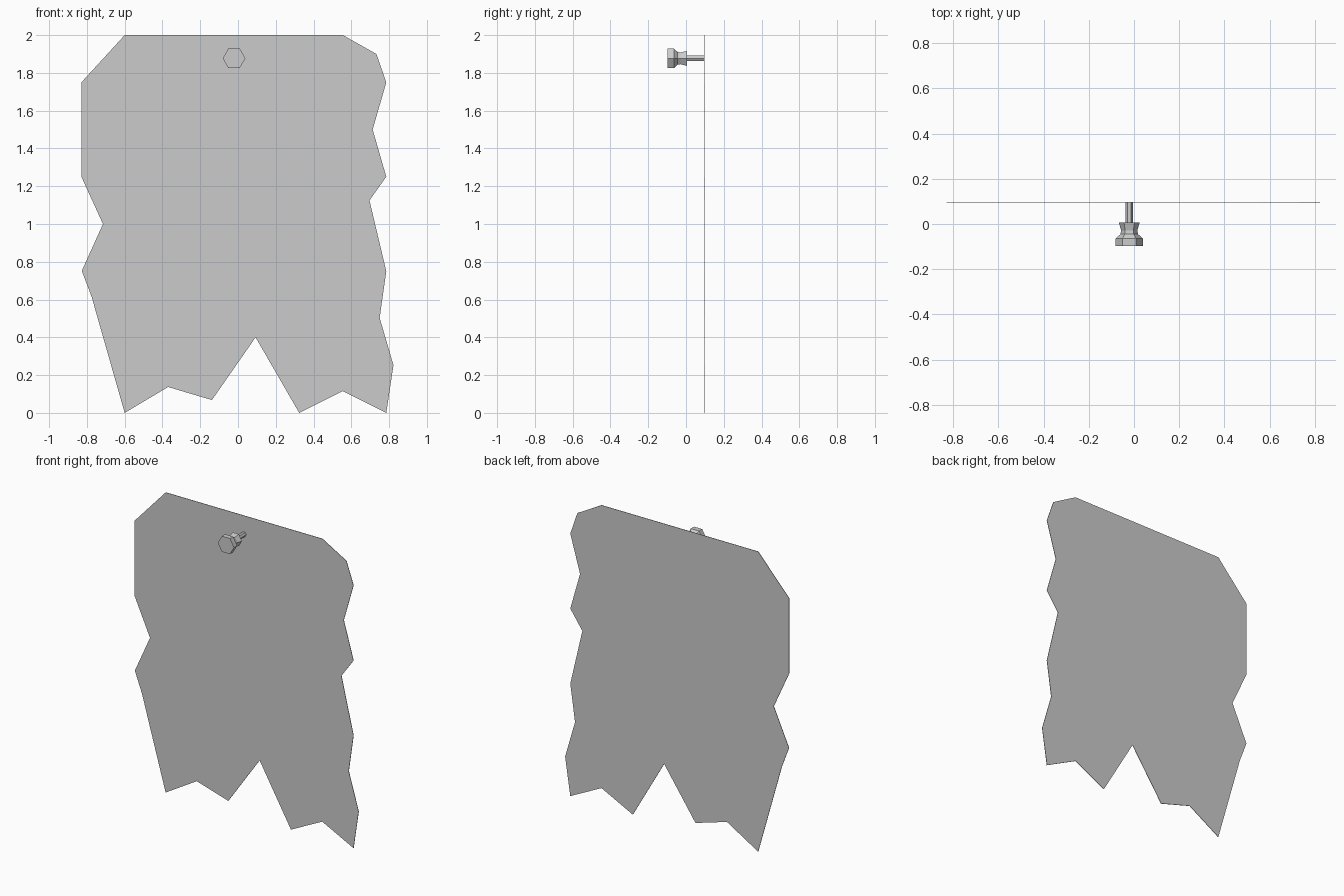
import bpy, bmesh, math

if "Cube" in bpy.data.objects:
    bpy.data.objects.remove(bpy.data.objects["Cube"])

def make_object(name, bm):
    bmesh.ops.recalc_face_normals(bm, faces=bm.faces)
    me = bpy.data.meshes.new(name)
    bm.to_mesh(me)
    bm.free()
    ob = bpy.data.objects.new(name, me)
    bpy.context.collection.objects.link(ob)
    return ob

def lathe_hex(name, profile, cx, cz, sides=6):
    """Six-sided turned form along y from (y, radius) pairs."""
    bm = bmesh.new()
    rings = [[bm.verts.new((cx + r * math.cos(2 * math.pi * i / sides), y,
                            cz + r * math.sin(2 * math.pi * i / sides)))
              for i in range(sides)] for y, r in profile]
    for a, b in zip(rings, rings[1:]):
        for i in range(sides):
            j = (i + 1) % sides
            bm.faces.new((a[i], a[j], b[j], b[i]))
    bm.faces.new(rings[0])
    bm.faces.new(rings[-1])
    return make_object(name, bm)

# torn paper sheet, very thin
outline = [(-0.6, 2), (0.555, 2), (0.733, 1.9), (0.785, 1.75), (0.713, 1.5),
           (0.785, 1.25), (0.696, 1.125), (0.785, 0.75), (0.75, 0.503),
           (0.823, 0.253), (0.785, 0), (0.555, 0.115), (0.324, 0),
           (0.093, 0.4), (-0.138, 0.068), (-0.37, 0.137), (-0.6, 0),
           (-0.775, 0.615), (-0.827, 0.752), (-0.715, 1.0),
           (-0.829, 1.25), (-0.829, 1.75)]
bm = bmesh.new()
front = bm.faces.new([bm.verts.new((x, 0.0945, z)) for x, z in outline])
back = bmesh.ops.extrude_face_region(bm, geom=[front], use_keep_orig=True)
bmesh.ops.translate(bm, vec=(0, 0.003, 0),
                    verts=[v for v in back["geom"] if isinstance(v, bmesh.types.BMVert)])
make_object("paper_sheet", bm)

# push pin: grip and needle
PX, PZ = -0.021, 1.877
lathe_hex("pin_grip", [(-0.0975, 0.06), (-0.064, 0.06), (-0.045, 0.039),
                       (-0.028, 0.036), (0.006, 0.046)], PX, PZ)
lathe_hex("pin_needle", [(0.0, 0.016), (0.0955, 0.016)], PX, PZ)
